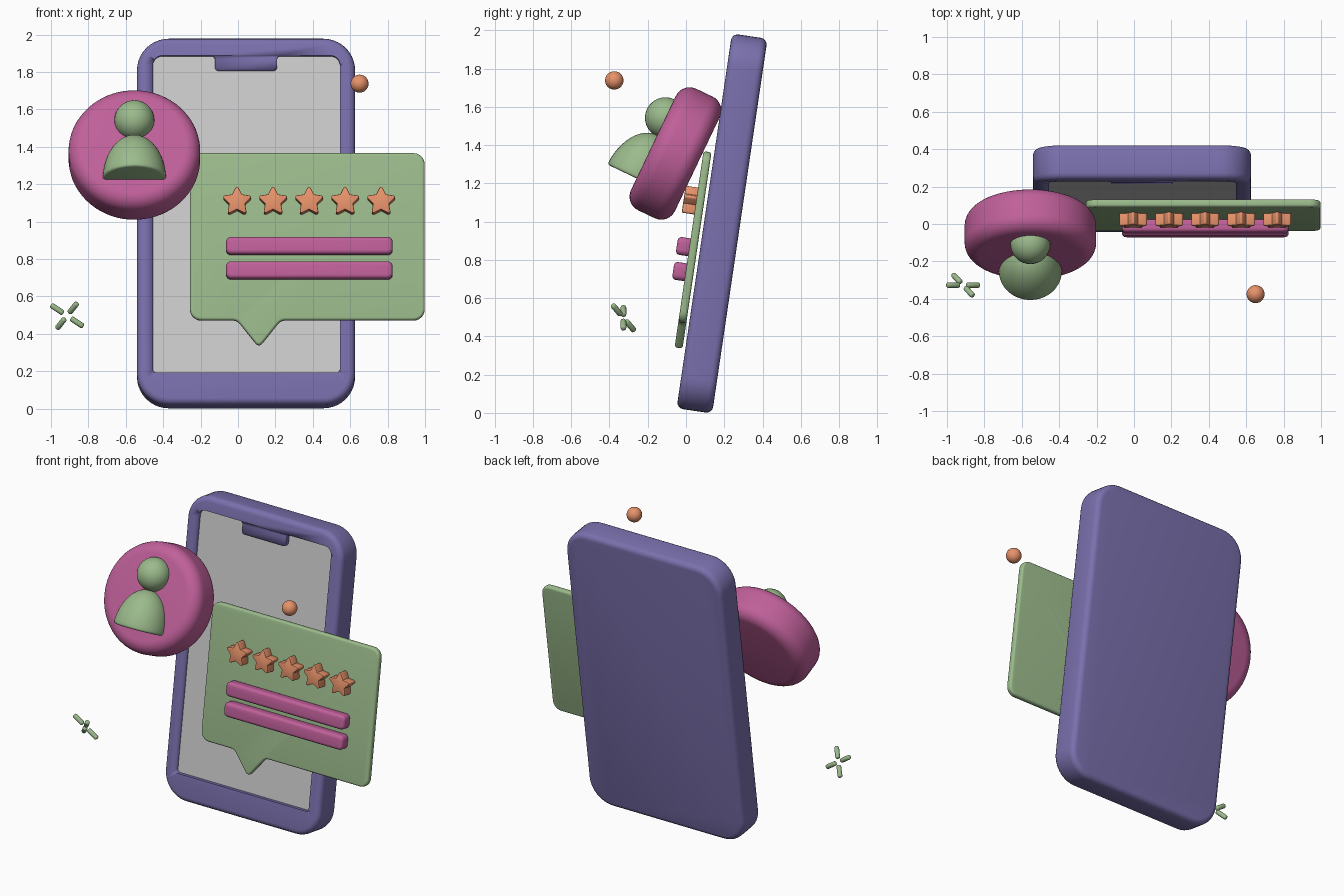
import bpy, bmesh
from math import sin, cos, tan, pi, radians
from mathutils import Vector, Matrix

if "Cube" in bpy.data.objects:
    bpy.data.objects.remove(bpy.data.objects["Cube"])


def material(name, rgb):
    m = bpy.data.materials.new(name)
    m.diffuse_color = (*rgb, 1)
    m.use_nodes = True
    m.node_tree.nodes["Principled BSDF"].inputs["Base Color"].default_value = m.diffuse_color
    return m


PURPLE = material("purple", (0.195, 0.162, 0.418))
PINK = material("pink", (0.527, 0.117, 0.323))
GREEN = material("green", (0.33, 0.496, 0.262))
ORANGE = material("orange", (0.80, 0.29, 0.145))

# leaning frames: the phone with its card, and the avatar badge (origin on its front face)
PHONE = Matrix.Translation((0, 0.1885, 0.99)) @ Matrix.Rotation(radians(-8.4), 4, 'X')
BADGE = Matrix.Translation((-0.554, -0.17, 1.412)) @ Matrix.Rotation(radians(-25.5), 4, 'X')


def finish(name, bm, frame, mat):
    bmesh.ops.recalc_face_normals(bm, faces=bm.faces)
    me = bpy.data.meshes.new(name)
    bm.to_mesh(me)
    bm.free()
    me.shade_smooth()
    me.set_sharp_from_angle(angle=radians(35))
    ob = bpy.data.objects.new(name, me)
    bpy.context.collection.objects.link(ob)
    ob.matrix_world = frame
    if mat:
        me.materials.append(mat)
    return ob


def fillet(corners, steps=6):
    """Round each (x, z, radius) corner of a closed outline with an arc."""
    out = []
    n = len(corners)
    for i, (x, z, r) in enumerate(corners):
        p = Vector((x, z))
        a = (Vector(corners[i - 1][:2]) - p).normalized()
        b = (Vector(corners[(i + 1) % n][:2]) - p).normalized()
        if r == 0:
            out.append(p)
            continue
        half = a.angle(b) / 2
        centre = p + (a + b).normalized() * (r / sin(half))
        start = p + a * (r / tan(half)) - centre
        turn = start.angle_signed(p + b * (r / tan(half)) - centre)
        for k in range(steps + 1):
            out.append(centre + Matrix.Rotation(-turn * k / steps, 2) @ start)
    return out


def box(x0, x1, z0, z1, r):
    return [(x0, z0, r), (x1, z0, r), (x1, z1, r), (x0, z1, r)]


def prism(name, outline, y0, y1, bevel, frame, mat, segments=4):
    """Extrude an x-z outline from y0 to y1 and round both rims."""
    bm = bmesh.new()
    front = bm.faces.new([bm.verts.new((p[0], y0, p[1])) for p in outline])
    geom = bmesh.ops.extrude_face_region(bm, geom=[front], use_keep_orig=True)["geom"]
    moved = [g for g in geom if isinstance(g, bmesh.types.BMVert)]
    bmesh.ops.translate(bm, verts=moved, vec=(0, y1 - y0, 0))
    bmesh.ops.recalc_face_normals(bm, faces=bm.faces)
    if bevel:
        rims = [e for e in bm.edges if abs(e.verts[0].co.y - e.verts[1].co.y) < 1e-5]
        bmesh.ops.bevel(bm, geom=rims, offset=bevel, segments=segments,
                        profile=0.5, affect='EDGES', clamp_overlap=False)
    return finish(name, bm, frame, mat)


def ball(name, radius, frame, mat):
    bm = bmesh.new()
    bmesh.ops.create_uvsphere(bm, u_segments=32, v_segments=16, radius=radius)
    return finish(name, bm, frame, mat)


# phone body with a recessed, notched screen
body = prism("phone_body", fillet(box(-0.54, 0.626, -0.99, 0.99, 0.17), 10),
             -0.094, 0.094, 0.035, PHONE, PURPLE)
screen = fillet([(-0.455, -0.82, 0.02), (0.545, -0.82, 0.02), (0.545, 0.894, 0.05),
                 (0.208, 0.894, 0.02), (0.208, 0.815, 0.02), (-0.123, 0.815, 0.02),
                 (-0.123, 0.894, 0.02), (-0.455, 0.894, 0.05)])
cutter = prism("screen_cutter", screen, -0.2, -0.062, 0, PHONE, None)
cut = body.modifiers.new("recess", 'BOOLEAN')
cut.operation = 'DIFFERENCE'
cut.solver = 'EXACT'
cut.object = cutter
cutter.hide_render = True
bpy.context.view_layer.objects.active = body
bpy.ops.object.modifier_apply(modifier="recess")
bpy.data.objects.remove(cutter)
prism("screen", screen, -0.065, -0.055, 0, PHONE, None)

# speech card with a tail
card = fillet([(-0.257, -0.543, 0.06), (-0.005, -0.543, 0.05), (0.112, -0.69, 0.022),
               (0.229, -0.543, 0.05), (0.998, -0.543, 0.06), (0.998, 0.36, 0.06),
               (-0.257, 0.36, 0.06)])
prism("review_card", card, -0.151, -0.109, 0.014, PHONE, GREEN)

# five rating stars
for i in range(5):
    cx, cz = -0.005 + 0.1925 * i, 0.09
    star = []
    for k in range(10):
        r, a = (0.045, pi / 2 + k * pi / 5) if k % 2 else (0.09, pi / 2 + k * pi / 5)
        star.append((cx + r * cos(a), cz + r * sin(a), 0 if k % 2 else 0.01))
    prism(f"star_{i + 1}", fillet(star, 4), -0.217, -0.145, 0.006, PHONE, ORANGE, 2)

# two text bars
for i, cz in enumerate((-0.148, -0.28)):
    prism(f"text_bar_{i + 1}", fillet(box(-0.064, 0.827, cz - 0.047, cz + 0.047, 0.028)),
          -0.217, -0.14, 0.02, PHONE, PINK)

# avatar badge disc
ring = [(0.352 * cos(k * pi / 36), 0.352 * sin(k * pi / 36) - 0.001) for k in range(72)]
prism("avatar_disc", ring, 0, 0.255, 0.08, BADGE, PINK, 8)

# avatar head and domed shoulders
ball("avatar_head", 0.107, BADGE @ Matrix.Translation((0, 0, 0.145)), GREEN)
bm = bmesh.new()
bmesh.ops.create_uvsphere(bm, u_segments=40, v_segments=24, radius=1)
bmesh.ops.scale(bm, verts=bm.verts, vec=(0.169, 0.169, 0.252))
bmesh.ops.bisect_plane(bm, geom=bm.verts[:] + bm.edges[:] + bm.faces[:], dist=1e-5,
                       plane_co=(0, 0, 0), plane_no=(0, 0, 1), clear_inner=True)
rim = [e for e in bm.edges if e.is_boundary]
bmesh.ops.holes_fill(bm, edges=rim, sides=0)
bmesh.ops.bevel(bm, geom=rim, offset=0.014, segments=3, profile=0.5, affect='EDGES')
finish("avatar_shoulders", bm, BADGE @ Matrix.Translation((0, 0, -0.206)), GREEN)

# floating ball
ball("floating_ball", 0.048, Matrix.Translation((0.65, -0.375, 1.738)), ORANGE)

# sparkle of four short rods
centre = Vector((-0.914, -0.327, 0.497))
for i, d in enumerate(((-12, 0, 8), (12, 0, -8), (7.5, -8, 9.5), (-7.5, 8, -9.5))):
    d = Vector(d).normalized()
    bm = bmesh.new()
    bmesh.ops.create_cone(bm, cap_ends=True, segments=16, radius1=0.015, radius2=0.015, depth=0.08)
    caps = [e for e in bm.edges if abs(e.verts[0].co.z - e.verts[1].co.z) < 1e-5]
    bmesh.ops.bevel(bm, geom=caps, offset=0.009, segments=3, profile=0.5, affect='EDGES')
    frame = Matrix.Translation(centre + d * 0.064) @ d.to_track_quat('Z', 'Y').to_matrix().to_4x4()
    finish(f"sparkle_rod_{i + 1}", bm, frame, GREEN)
